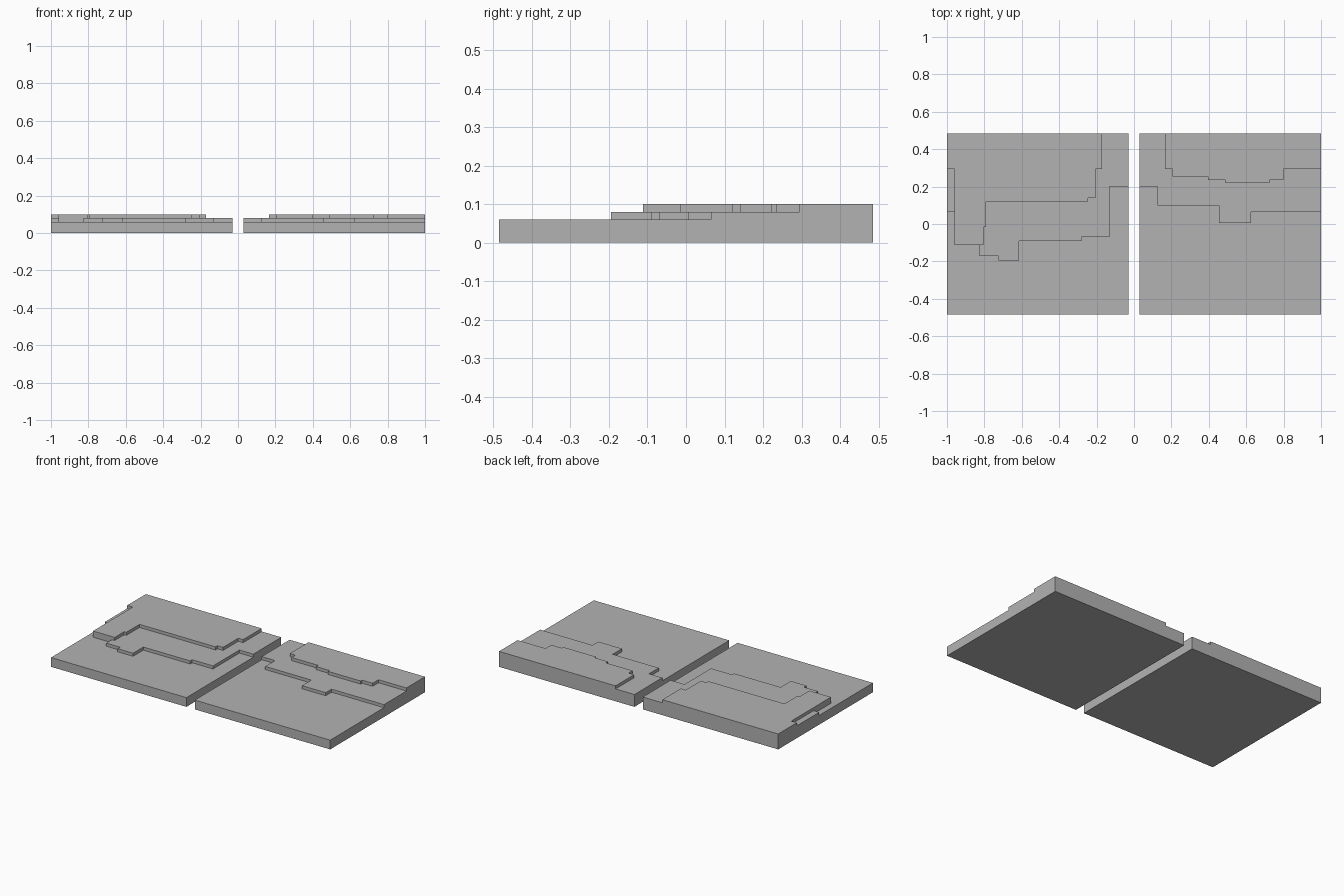
import bpy, bmesh, math

if "Cube" in bpy.data.objects:
    bpy.data.objects.remove(bpy.data.objects["Cube"])

grey = bpy.data.materials.new("stone_grey")
grey.diffuse_color = (0.45, 0.45, 0.45, 1)
grey.use_nodes = True
grey.node_tree.nodes["Principled BSDF"].inputs["Base Color"].default_value = grey.diffuse_color

LEVELS = [0.0, 0.06, 0.08, 0.10]   # bottom, slab, middle step, upper step
H = 0.485                          # half depth of a tile


def outline(start, moves):
    """Right-angled outline: alternate y and x targets from the start."""
    x, y = start
    pts = [(x, y)]
    for i, m in enumerate(moves):
        if i % 2 == 0:
            y = m
        else:
            x = m
        pts.append((x, y))
    return pts


def inside(pts, x, y):
    hit = False
    for (x0, y0), (x1, y1) in zip(pts, pts[1:] + pts[:1]):
        if (y0 > y) != (y1 > y) and x < x0 + (y - y0) * (x1 - x0) / (y1 - y0):
            hit = not hit
    return hit


def terrain_tile(name, layers):
    """One watertight solid made of stacked stepped layers."""
    xs = sorted({p[0] for l in layers for p in l})
    ys = sorted({p[1] for l in layers for p in l})
    axes = (xs, ys, LEVELS)
    n = [len(a) - 1 for a in axes]
    solid = {(i, j, k)
             for i in range(n[0]) for j in range(n[1]) for k in range(n[2])
             if inside(layers[k], (xs[i] + xs[i + 1]) / 2, (ys[j] + ys[j + 1]) / 2)}
    bm = bmesh.new()
    verts = {}

    def vert(key):
        if key not in verts:
            verts[key] = bm.verts.new([axes[a][key[a]] for a in range(3)])
        return verts[key]

    # keep only faces on the outside
    for c in solid:
        for a in range(3):
            u, v = (a + 1) % 3, (a + 2) % 3
            for side in (0, 1):
                near = list(c)
                near[a] += 1 if side else -1
                if tuple(near) in solid:
                    continue
                loop = []
                for du, dv in ((0, 0), (1, 0), (1, 1), (0, 1)):
                    k = list(c)
                    k[a] += side
                    k[u] += du
                    k[v] += dv
                    loop.append(vert(tuple(k)))
                bm.faces.new(loop if side else loop[::-1])
    bmesh.ops.dissolve_limit(bm, angle_limit=math.radians(1),
                             verts=bm.verts[:], edges=bm.edges[:])
    bmesh.ops.recalc_face_normals(bm, faces=bm.faces[:])
    me = bpy.data.meshes.new(name)
    bm.to_mesh(me)
    bm.free()
    me.materials.append(grey)
    bpy.context.collection.objects.link(bpy.data.objects.new(name, me))


# Left tile: slab, middle step, upper step
terrain_tile("left_terrain_tile", [
    outline((-1, -H), [H, -0.03, -H]),
    outline((-0.03, H), [0.2, -0.13, -0.07, -0.28, -0.09, -0.615, -0.195, -0.725,
                         -0.17, -0.825, -0.112, -0.96, 0.065, -1, H]),
    outline((-0.17, H), [0.295, -0.205, 0.14, -0.245, 0.12, -0.79, -0.015, -0.805,
                         -0.112, -0.96, 0.295, -1, H]),
])

# Right tile: slab, middle step, upper step
terrain_tile("right_terrain_tile", [
    outline((0.03, -H), [H, 1, -H]),
    outline((0.03, H), [0.2, 0.125, 0.1, 0.455, 0.005, 0.625, 0.065, 1, H]),
    outline((0.165, H), [0.295, 0.205, 0.255, 0.395, 0.235, 0.49, 0.22, 0.725,
                         0.235, 0.8, 0.295, 1, H]),
])
